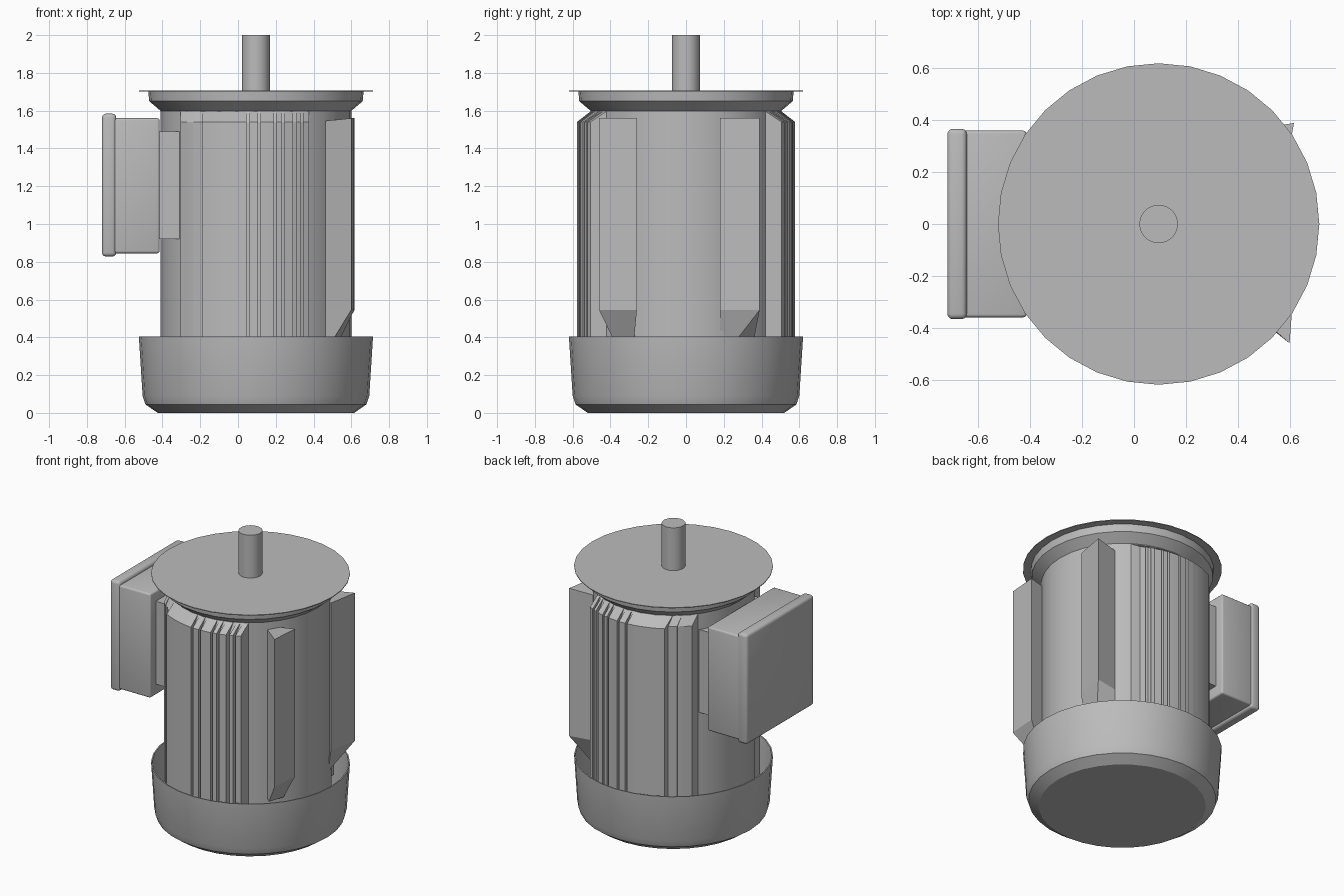
import bpy, bmesh, math
from mathutils import Vector

cube = bpy.data.objects.get("Cube")
if cube:
    bpy.data.objects.remove(cube)

AXIS_X = 0.095
SEGMENTS = 32

grey = bpy.data.materials.new("motor grey")
grey.use_nodes = True
GREY = (0.5, 0.5, 0.5, 1)
grey.diffuse_color = GREY
grey.node_tree.nodes["Principled BSDF"].inputs["Base Color"].default_value = GREY


def finish(name, bm, angle=None):
    bmesh.ops.recalc_face_normals(bm, faces=bm.faces)
    mesh = bpy.data.meshes.new(name)
    bm.to_mesh(mesh)
    bm.free()
    mesh.materials.append(grey)
    obj = bpy.data.objects.new(name, mesh)
    bpy.context.collection.objects.link(obj)
    if angle:
        bpy.ops.object.select_all(action='DESELECT')
        obj.select_set(True)
        bpy.context.view_layer.objects.active = obj
        bpy.ops.object.shade_smooth_by_angle(angle=math.radians(angle))
    return obj


def loft(bm, rings):
    """Skin a stack of equal rings and cap both ends."""
    loops = [[bm.verts.new(p) for p in ring] for ring in rings]
    n = len(loops[0])
    for low, high in zip(loops, loops[1:]):
        for i in range(n):
            j = (i + 1) % n
            bm.faces.new((low[i], low[j], high[j], high[i]))
    bm.faces.new(loops[0][::-1])
    bm.faces.new(loops[-1])


def turned(name, profile, angle=30):
    """Solid of revolution about the motor axis from (radius, z) points."""
    bm = bmesh.new()
    turn = [2 * math.pi * i / SEGMENTS for i in range(SEGMENTS)]
    loft(bm, [[(AXIS_X + r * math.cos(a), r * math.sin(a), z) for a in turn]
              for r, z in profile])
    return finish(name, bm, angle)


def box(name, x, y, z, bevel=0):
    bm = bmesh.new()
    bmesh.ops.create_cube(bm, size=1)
    for v in bm.verts:
        v.co = [lo + (c + 0.5) * (hi - lo) for c, (lo, hi) in zip(v.co, (x, y, z))]
    if bevel:
        bmesh.ops.bevel(bm, geom=bm.edges[:], offset=bevel, segments=3,
                        profile=0.5, affect='EDGES')
    return finish(name, bm, 40 if bevel else None)


# Turned parts: open fan cover, housing, mounting flange and shaft
turned("fan_cover", [(0.52, 0), (0.585, 0.045), (0.6, 0.09), (0.62, 0.405),
                     (0.612, 0.405), (0.592, 0.09), (0.51, 0.02)], 25)
turned("housing", [(0.505, 0.05), (0.505, 1.6)])
turned("flange_collar", [(0.5, 1.595), (0.565, 1.65), (0.57, 1.702)])
turned("flange_plate", [(0.62, 1.701), (0.62, 1.706)])
turned("shaft", [(0.074, 1.7), (0.074, 2)])

# Cooling fins: vertical ribs with tops sloping in to the housing
RIBS = [(-0.305, -0.27), (-0.235, -0.19), (-0.19, 0.0), (0.0, 0.045),
        (0.06, 0.105), (0.12, 0.19), (0.205, 0.23), (0.245, 0.29),
        (0.31, 0.33), (0.345, 0.375)]


def rib_block(bm, x0, x1, outer, side):
    steps = max(1, math.ceil((x1 - x0) / 0.05))
    xs = [x0 + (x1 - x0) * i / steps for i in range(steps + 1)]

    def outline(radius):
        tips = [(x, side * math.sqrt(radius ** 2 - (x - AXIS_X) ** 2)) for x in xs]
        roots = [(x, side * (math.sqrt(0.5 ** 2 - (x - AXIS_X) ** 2) - 0.03))
                 for x in reversed(xs)]
        return tips + roots

    loft(bm, [[(x, y, z) for x, y in outline(r)]
              for r, z in ((outer, 0.2), (outer, 1.54), (0.503, 1.598))])


for side, label in ((-1, "front"), (1, "back")):
    bm = bmesh.new()
    for x0, x1 in RIBS:
        rib_block(bm, x0, x1, 0.545 if x0 < -0.2 else 0.578, side)
    rib_block(bm, -0.305, 0.375, 0.54, side)
    finish(label + "_cooling_fins", bm, 25)


# Mounting feet: tall triangular prisms tapering in at the bottom
def foot(name, root, tip, heel, low_tip, low_heel):
    bm = bmesh.new()
    inner = (0.42, (root[1] + heel[1]) / 2)
    loft(bm, [[(*root, 0.39), (*low_tip, 0.39), (*low_heel, 0.39), (*inner, 0.39)],
              [(*root, 0.545), (*tip, 0.545), (*heel, 0.545), (*inner, 0.545)],
              [(*root, 1.545), (*tip, 1.56), (*heel, 1.56), (*inner, 1.545)]])
    finish(name, bm)


foot("front_foot", (0.455, -0.335), (0.6, -0.46), (0.615, -0.26),
     (0.505, -0.385), (0.54, -0.275))
foot("back_foot", (0.455, 0.36), (0.617, 0.39), (0.58, 0.18),
     (0.53, 0.27), (0.56, 0.18))

# Terminal box on the side
box("terminal_neck", (-0.43, -0.2), (-0.3, 0.3), (0.92, 1.49))
box("terminal_box", (-0.68, -0.415), (-0.36, 0.36), (0.845, 1.56), 0.012)
box("terminal_lid", (-0.72, -0.645), (-0.367, 0.367), (0.828, 1.584), 0.02)
